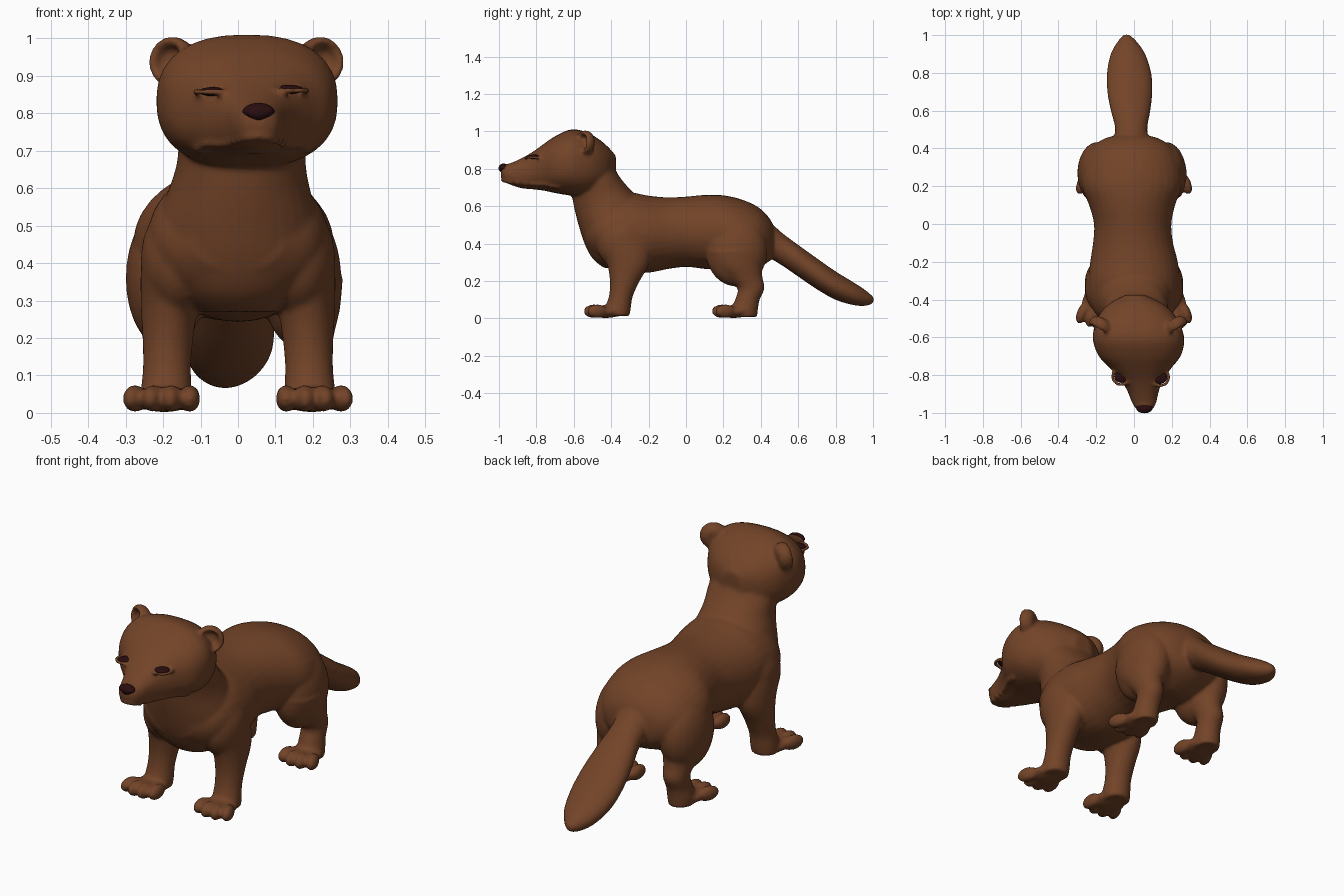
import bpy, bmesh, math
from mathutils import Vector, Matrix
from mathutils.bvhtree import BVHTree

cube = bpy.data.objects.get("Cube")
if cube:
    bpy.data.objects.remove(cube, do_unlink=True)


def material(name, rgb):
    m = bpy.data.materials.new(name)
    m.use_nodes = True
    m.diffuse_color = (*rgb, 1)
    bsdf = m.node_tree.nodes["Principled BSDF"]
    bsdf.inputs["Base Color"].default_value = (*rgb, 1)
    bsdf.inputs["Roughness"].default_value = 0.8
    return m


brown = material("brown fur", (0.17, 0.057, 0.021))
dark = material("dark eye", (0.022, 0.004, 0.005))


def spline(pts, steps=4):
    """Catmull-Rom interpolation through tuples of any length."""
    pts = [Vector(p) for p in pts]
    pts = [pts[0]] + pts + [pts[-1]]
    out = []
    for a, b, c, d in zip(pts, pts[1:], pts[2:], pts[3:]):
        for i in range(steps):
            t = i / steps
            out.append(0.5 * (2 * b + (c - a) * t + (2 * a - 5 * b + 4 * c - d) * t * t
                              + (3 * b - a - 3 * c + d) * t ** 3))
    return out + [pts[-1]]


def loft(bm, stations, axis="y", power=2.0, matrix=Matrix(), seg=32):
    """Closed tube; station = (position on axis, x, other centre, x radius, other radius)."""
    rings = []
    for s, cx, co, rx, ro in spline(stations):
        ring = []
        for i in range(seg):
            a = math.tau * i / seg
            c, n = math.cos(a), math.sin(a)
            x = cx + max(rx, 0.002) * math.copysign(abs(c) ** (2 / power), c)
            o = co + max(ro, 0.002) * math.copysign(abs(n) ** (2 / power), n)
            p = Vector((x, s, o)) if axis == "y" else Vector((x, o, s))
            ring.append(bm.verts.new(matrix @ p))
        rings.append(ring)
    for r, q in zip(rings, rings[1:]):
        for i in range(seg):
            j = (i + 1) % seg
            bm.faces.new((r[i], r[j], q[j], q[i]))
    bm.faces.new(rings[0][::-1])
    bm.faces.new(rings[-1])


def blob(bm, centre, radii, rot=Matrix()):
    m = Matrix.Translation(centre) @ rot @ Matrix.Diagonal((*radii, 1))
    bmesh.ops.create_uvsphere(bm, u_segments=24, v_segments=16, radius=1, matrix=m)


def finish(bm, name, mat):
    bmesh.ops.recalc_face_normals(bm, faces=bm.faces[:])
    me = bpy.data.meshes.new(name)
    bm.to_mesh(me)
    bm.free()
    me.materials.append(mat)
    ob = bpy.data.objects.new(name, me)
    bpy.context.collection.objects.link(ob)
    me.shade_smooth()
    return ob


# Head, turned slightly to its left
bm = bmesh.new()
loft(bm, [(-.375, .005, .80, .05, .07), (-.42, .01, .81, .14, .11), (-.48, .015, .82, .20, .148),
          (-.55, .02, .828, .232, .174), (-.62, .025, .833, .242, .176), (-.70, .03, .822, .217, .152),
          (-.76, .035, .808, .165, .125), (-.82, .042, .79, .117, .10), (-.88, .048, .776, .085, .08),
          (-.94, .053, .772, .066, .057), (-.975, .055, .778, .048, .043), (-.99, .055, .78, .02, .02)],
     power=2.4)
head = BVHTree.FromBMesh(bm)


def on_head(x, z):
    """Point and outward normal on the face, or the nearest place beside it."""
    loc, normal, _, _ = head.ray_cast(Vector((x, -2, z)), Vector((0, 1, 0)))
    if loc is None:
        loc, normal, _, _ = head.find_nearest(Vector((x, -.70, z)))
    return loc, -normal if normal.y > 0 else normal


# Upper lip
for x, z in spline([(-.105, .702), (-.08, .718), (-.03, .718), (.055, .738),
                    (.13, .718), (.165, .716), (.19, .702)], 7):
    blob(bm, on_head(x, z)[0], (.014, .014, .011))

# Eye places and raised lids
eyes = []
for x, z in ((-.068, .858), (.138, .864)):
    loc, normal = on_head(x, z)
    rot = normal.to_track_quat("Z", "Y").to_matrix().to_4x4()
    eyes.append((loc + normal * .004, rot))
    for i in range(20):
        a = math.tau * i / 20
        blob(bm, loc + rot @ Vector((.046 * math.cos(a), .044 * math.sin(a), -.002)), (.011,) * 3)

# Cupped ears
cup = [(.034, .012), (.03, .045), (.008, .064), (-.018, .066), (-.032, .056),
       (-.024, .044), (.002, .034), (.008, .005)]
for side, x in ((-1, -.172), (1, .217)):
    m = Matrix.Translation((x, -.535, .938)) @ Matrix.Rotation(side * .55, 4, "Z") \
        @ Matrix.Rotation(-.1, 4, "X")
    loft(bm, [(y, 0, 0, r, r) for y, r in cup], matrix=m)

# Torso
loft(bm, [(.475, -.012, .41, .05, .06), (.45, -.012, .42, .15, .11), (.39, -.012, .432, .225, .16),
          (.3, -.012, .44, .262, .195), (.2, -.012, .458, .265, .2), (.1, -.01, .462, .228, .198),
          (0, -.007, .463, .205, .188), (-.1, -.005, .455, .212, .192), (-.2, 0, .45, .232, .206),
          (-.3, 0, .46, .242, .212), (-.4, 0, .46, .238, .19), (-.48, 0, .46, .20, .145),
          (-.535, 0, .46, .12, .08)])

# Neck and chest
loft(bm, [(.27, 0, -.36, .10, .08), (.32, 0, -.37, .16, .13), (.4, 0, -.375, .215, .168),
          (.5, 0, -.38, .218, .195), (.6, .004, -.405, .188, .195), (.67, .009, -.445, .172, .165),
          (.75, .014, -.48, .17, .13), (.85, .016, -.5, .14, .09)], axis="z")

# Tail
loft(bm, [(.38, -.012, .44, .08, .09), (.45, -.014, .415, .086, .095), (.52, -.015, .365, .087, .087),
          (.6, -.018, .308, .105, .085), (.7, -.022, .238, .12, .083), (.8, -.026, .175, .118, .076),
          (.9, -.032, .13, .092, .06), (.965, -.036, .107, .052, .04), (1.004, -.04, .098, .015, .015)])

# Legs and paws
for s in (-1, 1):
    front = [(.52, .15, -.34, .07, .10), (.42, .168, -.335, .088, .14), (.3, .182, -.31, .078, .115),
             (.2, .187, -.327, .068, .08), (.12, .19, -.348, .064, .064), (.06, .192, -.362, .068, .068),
             (.012, .194, -.365, .066, .064)]
    hind = [(.36, .18, .26, .10, .15), (.28, .185, .275, .088, .13), (.215, .188, .315, .07, .095),
            (.16, .19, .348, .06, .072), (.1, .192, .328, .06, .066), (.05, .194, .315, .064, .07),
            (.008, .195, .315, .06, .066)]
    for leg, y in ((front, -.43), (hind, .255)):
        loft(bm, [(z, s * x, cy, rx, ry) for z, x, cy, rx, ry in leg], axis="z")
        blob(bm, (s * .197, y, .036), (.082, .095, .034))
        for k, dy in ((-1.5, .018), (-.5, 0), (.5, 0), (1.5, .018)):
            splay = Matrix.Rotation(s * .15 + k * .12, 4, "Z")
            blob(bm, (s * .202 + k * .049, y - .062 + dy, .038), (.028, .058, .037), splay)
    # Thigh and shoulder muscle
    blob(bm, (s * .18 - .012, .27, .36), (.108, .165, .19))
    blob(bm, (s * .16, -.34, .41), (.1, .14, .15))

body = finish(bm, "body", brown)

# Fuse all flesh into one smooth skin
remesh = body.modifiers.new("fuse", "REMESH")
remesh.mode = "VOXEL"
remesh.voxel_size = .009
remesh.use_smooth_shade = True
soften = body.modifiers.new("soften", "SMOOTH")
soften.factor = .5
soften.iterations = 8
bpy.context.view_layer.objects.active = body
for mod in ("fuse", "soften"):
    bpy.ops.object.modifier_apply(modifier=mod)
body.data.shade_smooth()

# Eyes
for name, (loc, rot) in zip(("right_eye", "left_eye"), eyes):
    bm = bmesh.new()
    blob(bm, loc, (.037, .034, .012), rot)
    finish(bm, name, dark)

# Nose, wide at the top and narrow below
bm = bmesh.new()
blob(bm, (.055, -.975, .803), (.043, .027, .025))
for v in bm.verts:
    if v.co.z < .803:
        v.co.x = .055 + (v.co.x - .055) * (1 - (.803 - v.co.z) * 18)
finish(bm, "nose", dark)
